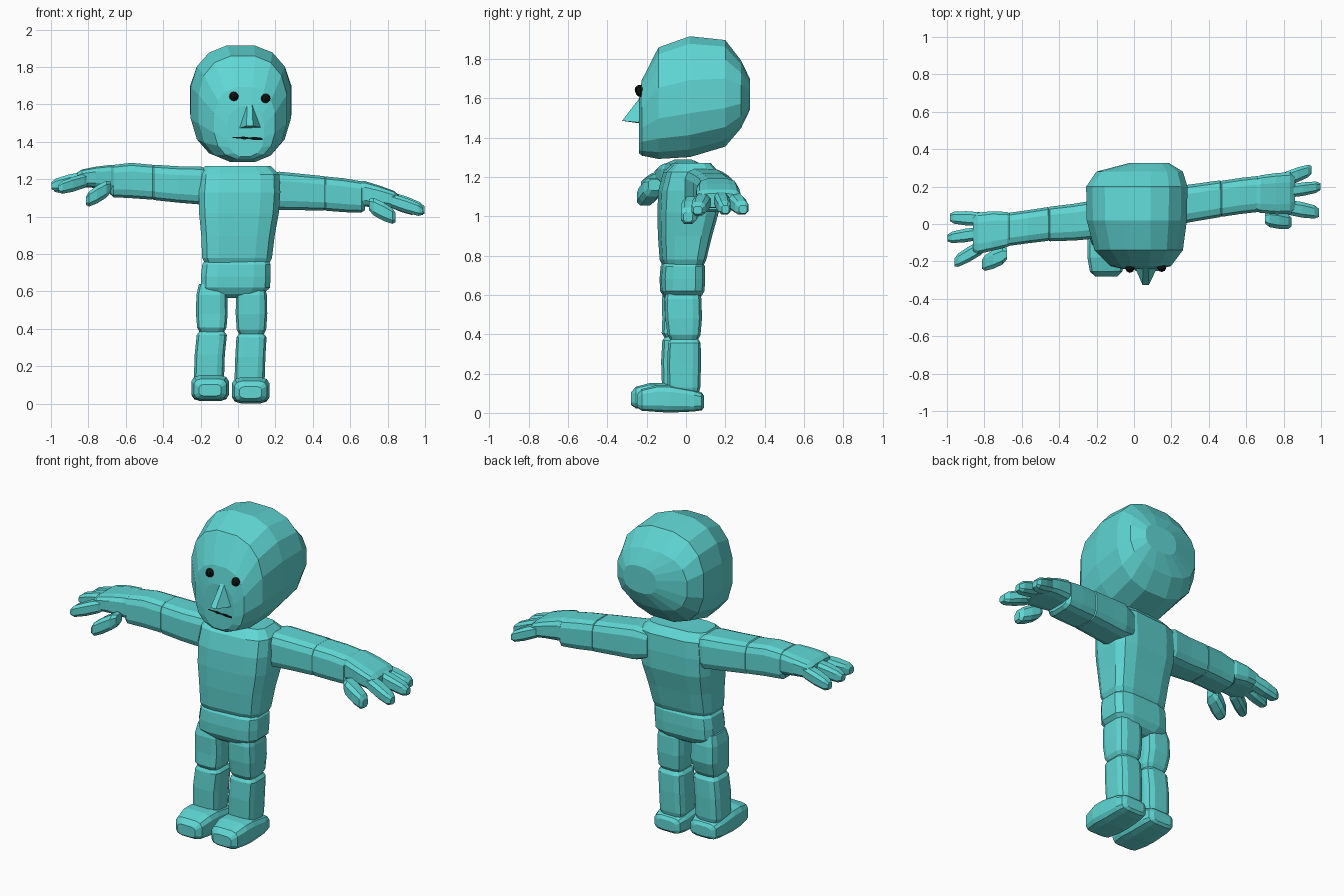
import bpy, bmesh, math
from mathutils import Vector


def material(name, rgb):
    m = bpy.data.materials.new(name)
    m.diffuse_color = (*rgb, 1)
    return m


TEAL = material("teal", (0.115, 0.68, 0.66))
BLACK = material("black", (0.004, 0.006, 0.006))


def finish(name, bm, mat=TEAL):
    bmesh.ops.recalc_face_normals(bm, faces=bm.faces)
    me = bpy.data.meshes.new(name)
    bm.to_mesh(me)
    bm.free()
    me.materials.append(mat)
    ob = bpy.data.objects.new(name, me)
    bpy.context.collection.objects.link(ob)
    return ob


def loft(name, axis, sections, sides=12, power=4.0, yaw=0.0):
    """Skin rounded-box rings. Each section: position along axis,
    centre a, centre b, half size a, half size b."""
    bm = bmesh.new()
    rings = []
    for t, ca, cb, ha, hb in sections:
        ring = []
        for i in range(sides):
            ang = math.tau * (i + 0.5) / sides
            c, s = math.cos(ang), math.sin(ang)
            a = ca + ha * math.copysign(abs(c) ** (2 / power), c)
            b = cb + hb * math.copysign(abs(s) ** (2 / power), s)
            p = {"x": (t, a, b), "y": (a, t, b), "z": (a, b, t)}[axis]
            ring.append(bm.verts.new((p[0], p[1] + yaw * p[0], p[2])))
        rings.append(ring)
    for r0, r1 in zip(rings, rings[1:]):
        for i in range(sides):
            j = (i + 1) % sides
            bm.faces.new((r0[i], r0[j], r1[j], r1[i]))
    bm.faces.new(rings[0])
    bm.faces.new(rings[-1])
    return finish(name, bm)


def digit(name, start, end, hy, hz):
    """Stubby finger with rounded ends."""
    a, b = Vector(start), Vector(end)
    secs = []
    for f, k in ((0, 0.6), (0.18, 0.95), (0.55, 1.0), (0.88, 0.85), (1, 0.5)):
        p = a.lerp(b, f)
        secs.append((p.x, p.y, p.z, hy * k, hz * k))
    loft(name, "x", secs, 8, 3)


# Head
loft("head", "y", [
    (-0.240, 0.040, 1.455, 0.100, 0.135),
    (-0.225, 0.035, 1.500, 0.165, 0.195),
    (-0.140, 0.025, 1.575, 0.240, 0.288),
    (0.020, 0.015, 1.608, 0.272, 0.312),
    (0.200, 0.015, 1.625, 0.275, 0.275),
    (0.280, 0.030, 1.620, 0.235, 0.175),
    (0.325, 0.080, 1.620, 0.110, 0.080)], 16, 2.5)

# Nose wedge
bm = bmesh.new()
for co in ((0, -0.22, 1.47), (0.13, -0.22, 1.475), (0.05, -0.225, 1.615),
           (0.075, -0.225, 1.615), (0.045, -0.325, 1.485), (0.08, -0.325, 1.485)):
    bm.verts.new(co)
bmesh.ops.convex_hull(bm, input=bm.verts)
finish("nose", bm)

# Eyes
for side, co in (("right", (-0.022, -0.236, 1.643)), ("left", (0.148, -0.232, 1.632))):
    bm = bmesh.new()
    bmesh.ops.create_uvsphere(bm, u_segments=8, v_segments=6, radius=0.025)
    bmesh.ops.translate(bm, verts=bm.verts, vec=co)
    finish(side + "_eye", bm, BLACK)

# Mouth, a thin uneven strip
bm = bmesh.new()
pts = [(-0.03, 0.003), (0.01, 0.004), (0.03, 0.008), (0.06, 0.004),
       (0.09, 0.009), (0.13, 0.005)]
strip = [(bm.verts.new((x, -0.243, 1.422 - 0.05 * x + h)),
          bm.verts.new((x, -0.243, 1.422 - 0.05 * x - h))) for x, h in pts]
for (a, b), (c, d) in zip(strip, strip[1:]):
    bm.faces.new((a, b, d, c))
finish("mouth", bm, BLACK)

# Torso and hips
loft("torso", "z", [
    (1.270, 0.000, 0.030, 0.180, 0.090),
    (1.225, 0.010, 0.025, 0.215, 0.135),
    (1.130, 0.008, 0.015, 0.222, 0.150),
    (1.020, 0.005, 0.010, 0.217, 0.150),
    (0.900, 0.000, -0.005, 0.200, 0.132),
    (0.780, -0.005, -0.015, 0.190, 0.113),
    (0.750, -0.005, -0.015, 0.175, 0.100)], yaw=0.08)
loft("hips", "z", [
    (0.765, -0.008, -0.015, 0.172, 0.098),
    (0.745, -0.008, -0.016, 0.186, 0.110),
    (0.680, -0.012, -0.018, 0.190, 0.113),
    (0.620, -0.014, -0.018, 0.188, 0.110),
    (0.585, -0.014, -0.018, 0.150, 0.090),
    (0.565, -0.005, -0.018, 0.080, 0.060)], yaw=0.05)

# Legs and feet: side, thigh x, shin x, y shift, z shift
for side, tx, sx, dy, dz in (("right", -0.140, -0.155, -0.030, 0.012),
                             ("left", 0.072, 0.062, 0.0, 0.0)):
    loft(side + "_thigh", "z", [
        (0.640, tx, -0.015 + dy / 2, 0.070, 0.080),
        (0.580, tx, -0.015 + dy / 2, 0.084, 0.095),
        (0.480, tx, -0.012 + dy / 2, 0.086, 0.095),
        (0.395 + dz, tx, -0.010 + dy, 0.080, 0.085),
        (0.370 + dz, tx, -0.010 + dy, 0.066, 0.070)])
    loft(side + "_shin", "z", [
        (0.378 + dz, tx, -0.008 + dy, 0.064, 0.070),
        (0.355 + dz, tx, -0.008 + dy, 0.082, 0.084),
        (0.250 + dz, sx + 0.004, -0.010 + dy, 0.082, 0.088),
        (0.130 + dz, sx, -0.010 + dy, 0.082, 0.084),
        (0.090 + dz, sx, -0.010 + dy, 0.070, 0.074)])
    fx = sx + 0.006
    loft(side + "_foot", "y", [
        (-0.250 + dy, fx, 0.060 + dz, 0.060, 0.032),
        (-0.225 + dy, fx, 0.066 + dz, 0.088, 0.056),
        (-0.150 + dy, fx, 0.073 + dz, 0.102, 0.069),
        (-0.080 + dy, fx, 0.071 + dz, 0.102, 0.071),
        (0.040 + dy, fx, 0.062 + dz, 0.096, 0.056),
        (0.080 + dy, fx, 0.058 + dz, 0.086, 0.046),
        (0.092 + dy, fx, 0.056 + dz, 0.060, 0.030)])

# Right arm
loft("right_upper_arm", "x", [
    (-0.120, 0.030, 1.165, 0.085, 0.080),
    (-0.200, 0.025, 1.166, 0.105, 0.103),
    (-0.320, 0.010, 1.172, 0.100, 0.099),
    (-0.450, 0.000, 1.183, 0.094, 0.096),
    (-0.470, 0.000, 1.184, 0.080, 0.080)])
loft("right_forearm", "x", [
    (-0.440, 0.000, 1.183, 0.080, 0.080),
    (-0.460, 0.000, 1.184, 0.092, 0.095),
    (-0.570, -0.015, 1.193, 0.090, 0.096),
    (-0.665, -0.028, 1.190, 0.090, 0.088),
    (-0.685, -0.030, 1.190, 0.075, 0.070)])
loft("right_palm", "x", [
    (-0.650, -0.028, 1.200, 0.080, 0.070),
    (-0.680, -0.030, 1.208, 0.096, 0.070),
    (-0.760, -0.038, 1.210, 0.108, 0.058),
    (-0.835, -0.050, 1.205, 0.112, 0.048),
    (-0.860, -0.052, 1.200, 0.095, 0.036)])
digit("right_finger_back", (-0.79, 0.025, 1.205), (-0.985, 0.035, 1.155), 0.040, 0.042)
digit("right_finger_middle", (-0.79, -0.045, 1.210), (-0.997, -0.075, 1.165), 0.038, 0.042)
digit("right_finger_front", (-0.79, -0.110, 1.200), (-0.960, -0.205, 1.150), 0.044, 0.042)
digit("right_thumb", (-0.680, -0.160, 1.160), (-0.812, -0.215, 1.085), 0.052, 0.050)

# Left arm
loft("left_upper_arm", "x", [
    (0.140, 0.090, 1.140, 0.085, 0.080),
    (0.220, 0.098, 1.138, 0.105, 0.104),
    (0.330, 0.115, 1.132, 0.102, 0.099),
    (0.460, 0.135, 1.124, 0.100, 0.094),
    (0.480, 0.135, 1.124, 0.085, 0.080)])
loft("left_forearm", "x", [
    (0.450, 0.132, 1.124, 0.085, 0.080),
    (0.470, 0.135, 1.123, 0.098, 0.093),
    (0.570, 0.150, 1.114, 0.098, 0.092),
    (0.660, 0.160, 1.105, 0.098, 0.085),
    (0.680, 0.162, 1.104, 0.080, 0.070)])
loft("left_palm", "x", [
    (0.645, 0.158, 1.120, 0.085, 0.070),
    (0.675, 0.160, 1.122, 0.102, 0.070),
    (0.760, 0.162, 1.108, 0.112, 0.058),
    (0.835, 0.165, 1.090, 0.114, 0.048),
    (0.860, 0.165, 1.080, 0.095, 0.036)])
digit("left_finger_back", (0.78, 0.230, 1.100), (0.950, 0.290, 1.035), 0.042, 0.042)
digit("left_finger_middle", (0.79, 0.170, 1.105), (0.997, 0.200, 1.035), 0.038, 0.042)
digit("left_finger_front", (0.79, 0.095, 1.095), (0.990, 0.060, 1.030), 0.044, 0.042)
digit("left_thumb", (0.700, 0.030, 1.065), (0.842, 0.010, 0.995), 0.048, 0.052)
